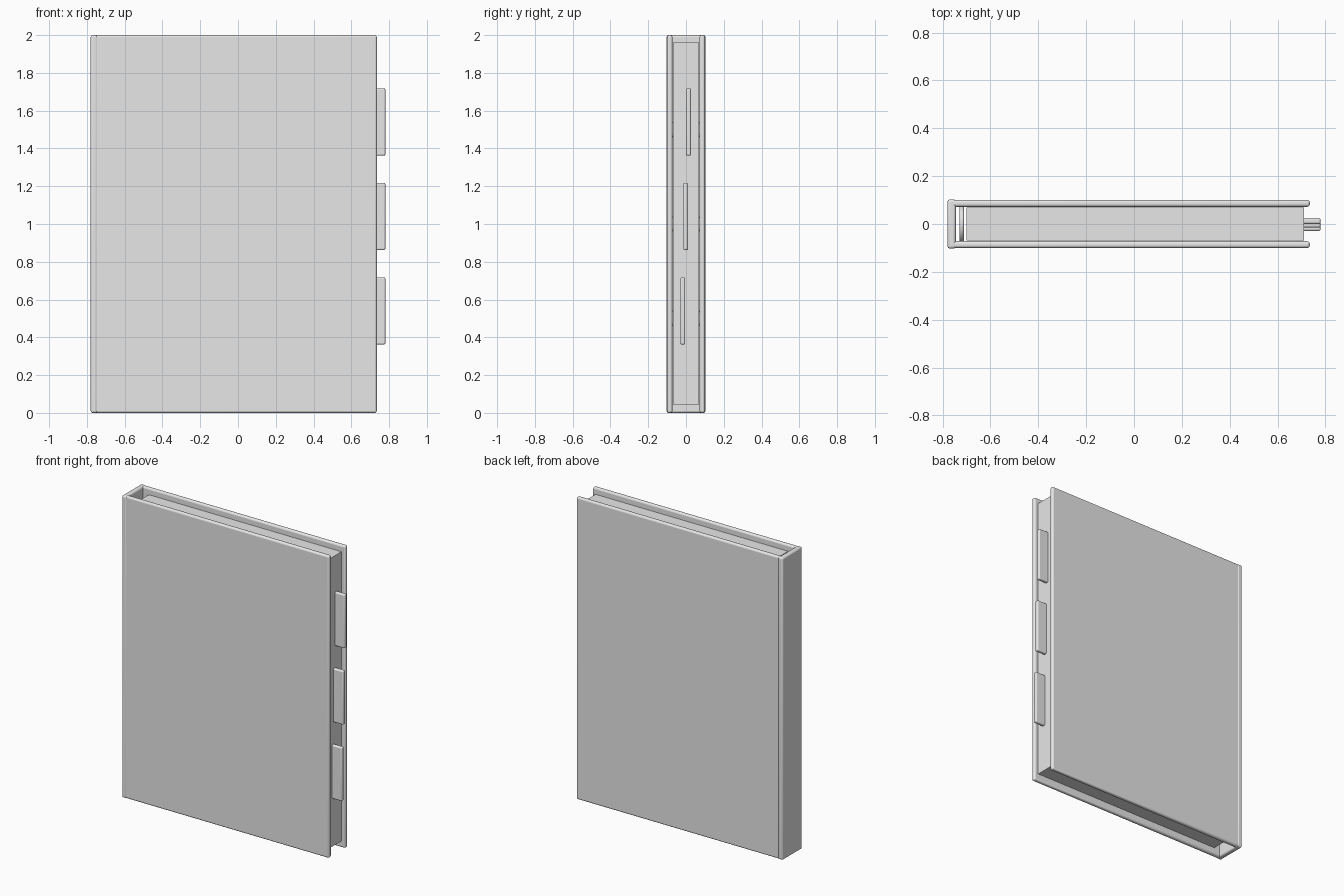
import bpy
import math

cube = bpy.data.objects.get("Cube")
if cube:
    bpy.data.objects.remove(cube, do_unlink=True)

grey = bpy.data.materials.new("plain_grey")
grey.use_nodes = True
grey.diffuse_color = (0.8, 0.8, 0.8, 1)
grey.node_tree.nodes["Principled BSDF"].inputs["Base Color"].default_value = (0.8, 0.8, 0.8, 1)


def finish(obj, name):
    obj.name = name
    obj.data.materials.append(grey)
    bpy.ops.object.shade_smooth_by_angle(angle=math.radians(35))


def box(name, x, y, z, bevel=0.0):
    """Box spanning the given (low, high) ranges, with optional rounded edges."""
    spans = (x, y, z)
    bpy.ops.mesh.primitive_cube_add(size=1, location=[(a + b) / 2 for a, b in spans])
    obj = bpy.context.object
    obj.scale = [b - a for a, b in spans]
    bpy.ops.object.transform_apply(location=False, rotation=False, scale=True)
    if bevel:
        mod = obj.modifiers.new("rounded_edges", "BEVEL")
        mod.width = bevel
        mod.segments = 4
    finish(obj, name)


# Hard covers and spine
box("front_cover", (-0.775, 0.735), (-0.1, -0.072), (0, 2), 0.011)
box("back_cover", (-0.775, 0.735), (0.072, 0.1), (0, 2), 0.011)
box("spine", (-0.78, -0.745), (-0.103, 0.103), (0, 2), 0.011)

# Block of paper
box("pages", (-0.7, 0.71), (-0.068, 0.068), (0.045, 1.96))

# Binding rings between the spine and the pages
for i, z in enumerate((0.5, 1.0, 1.5)):
    bpy.ops.mesh.primitive_torus_add(
        location=(-0.72, 0, z), rotation=(0, math.pi / 2, 0),
        major_radius=0.07, minor_radius=0.01, major_segments=48, minor_segments=12)
    finish(bpy.context.object, f"binding_ring_{i + 1}")

# Staggered index tabs
for i in range(3):
    y = -0.017 + 0.015 * i
    z = 0.54 + 0.5 * i
    box(f"index_tab_{i + 1}", (0.66, 0.78), (y - 0.0125, y + 0.0125),
        (z - 0.178, z + 0.178), 0.008)
